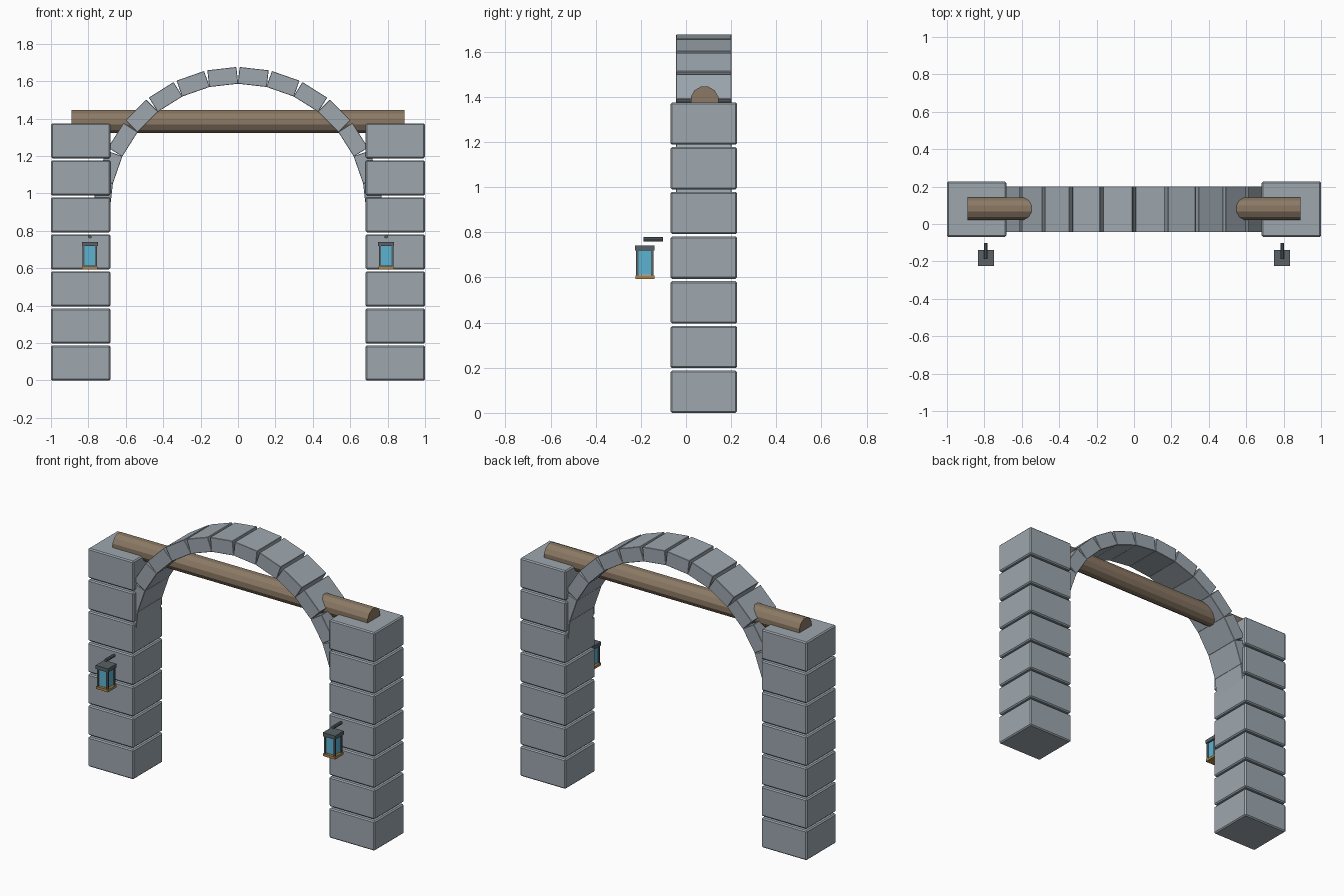
import bpy
from math import sin, cos, pi, radians

if "Cube" in bpy.data.objects:
    bpy.data.objects.remove(bpy.data.objects["Cube"])


def mat(name, rgb):
    m = bpy.data.materials.new(name)
    m.diffuse_color = (*rgb, 1)
    m.use_nodes = True
    m.node_tree.nodes["Principled BSDF"].inputs["Base Color"].default_value = m.diffuse_color
    return m


STONE = mat("stone", (0.34, 0.39, 0.43))
WOOD = mat("wood", (0.26, 0.19, 0.13))
IRON = mat("iron", (0.10, 0.12, 0.13))
GLASS = mat("glass", (0.11, 0.45, 0.64))
BRASS = mat("brass", (0.42, 0.24, 0.07))
YC = 0.079  # depth centre of the stonework


def finish(o, name, m, bevel=0):
    o.name = name
    o.data.materials.append(m)
    if bevel:
        b = o.modifiers.new("bevel", 'BEVEL')
        b.width = bevel
        b.segments = 1
    return o


def box(name, loc, size, m, bevel=0, rot_y=0):
    bpy.ops.mesh.primitive_cube_add(size=1, location=loc, rotation=(0, rot_y, 0))
    o = bpy.context.object
    for v in o.data.vertices:
        v.co = [c * s for c, s in zip(v.co, size)]
    return finish(o, name, m, bevel)


def rod(name, loc, r, length, sides, rot, m):
    bpy.ops.mesh.primitive_cylinder_add(vertices=sides, radius=r, depth=length,
                                        location=loc, rotation=rot)
    return finish(bpy.context.object, name, m)


# Pillars: seven separate stone blocks each side
for side, label in ((-1, "left"), (1, "right")):
    for i in range(7):
        box(f"{label}_pillar_block_{i + 1}",
            (side * 0.841, YC, 0.0935 + i * 0.198),
            (0.318, 0.295, 0.187), STONE, 0.007)

# Arch: fourteen blocks over a half circle, gaps opening outwards
N, R, ZC = 14, 0.727, 0.9
for i in range(N):
    a = -pi / 2 + (i + 0.5) * pi / N
    box(f"arch_block_{i + 1}", (R * sin(a), YC, ZC + R * cos(a)),
        (0.156, 0.245, 0.090), STONE, 0.002, a)

# Twelve-sided wooden crossbeam, flat side up
beam = rod("crossbeam", (0, YC + 0.003, 1.384), 0.063, 1.78, 12,
           (0, pi / 2, 0), WOOD)
for v in beam.data.vertices:
    x, y = v.co.x, v.co.y
    t = radians(15)
    v.co.x, v.co.y = x * cos(t) - y * sin(t), x * sin(t) + y * cos(t)

# Lanterns with bracket rods in front of the pillars
LY = -0.182
for side, label in ((-1, "left"), (1, "right")):
    lx = side * 0.792
    box(f"{label}_lantern_cap", (lx, LY, 0.730), (0.086, 0.086, 0.023), IRON)
    box(f"{label}_lantern_glass", (lx, LY, 0.666), (0.064, 0.064, 0.106), GLASS)
    box(f"{label}_lantern_base", (lx, LY, 0.601), (0.084, 0.084, 0.016), BRASS)
    for px in (-1, 1):
        for py in (-1, 1):
            box(f"{label}_lantern_post", (lx + px * 0.033, LY + py * 0.033, 0.664),
                (0.011, 0.011, 0.112), IRON)
    rod(f"{label}_lantern_bracket", (lx, -0.145, 0.769), 0.010, 0.086, 8,
        (pi / 2, 0, 0), IRON)
